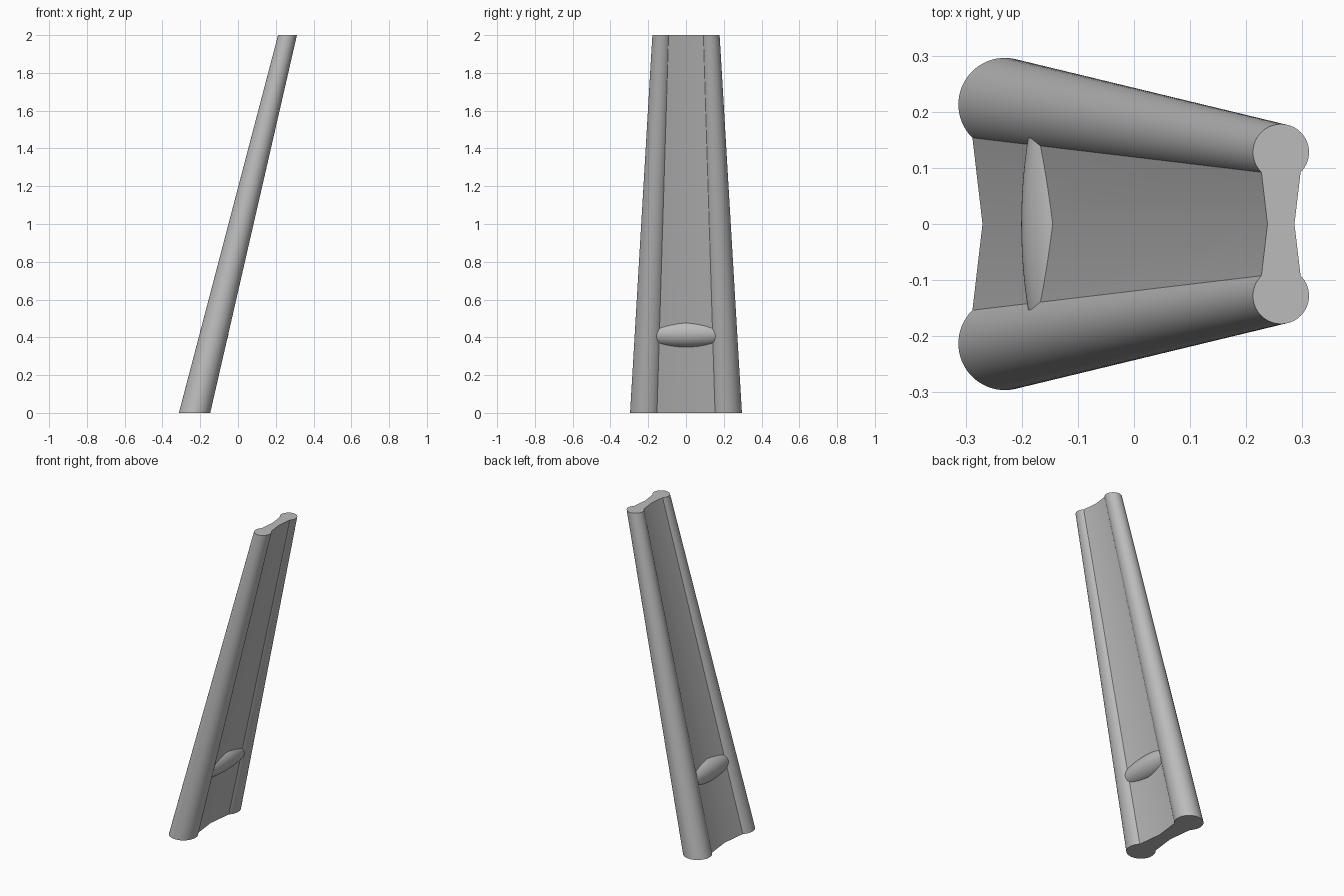
import bpy, bmesh
from math import sin, cos, pi, radians

cube = bpy.data.objects.get("Cube")
if cube:
    bpy.data.objects.remove(cube, do_unlink=True)

grey = bpy.data.materials.new("plain grey")
grey.use_nodes = True
COLOUR = (0.5, 0.5, 0.5, 1)
grey.diffuse_color = COLOUR
grey.node_tree.nodes["Principled BSDF"].inputs["Base Color"].default_value = COLOUR


def loft(name, rings):
    """Skin a list of equal point rings and cap both ends."""
    bm = bmesh.new()
    loops = [[bm.verts.new(p) for p in ring] for ring in rings]
    n = len(loops[0])
    for a, b in zip(loops, loops[1:]):
        for i in range(n):
            j = (i + 1) % n
            bm.faces.new((a[i], a[j], b[j], b[i]))
    bm.faces.new(loops[0])
    bm.faces.new(loops[-1])
    bmesh.ops.recalc_face_normals(bm, faces=bm.faces)
    mesh = bpy.data.meshes.new(name)
    bm.to_mesh(mesh)
    bm.free()
    mesh.materials.append(grey)
    obj = bpy.data.objects.new(name, mesh)
    bpy.context.collection.objects.link(obj)
    bpy.ops.object.select_all(action="DESELECT")
    obj.select_set(True)
    bpy.context.view_layer.objects.active = obj
    bpy.ops.object.shade_smooth_by_angle(angle=radians(30))
    return obj


SEG = 64
ANGLES = [2 * pi * i / SEG for i in range(SEG)]

# Tapered leaning side rails: (x, y, z, radius) at foot and head
ENDS = [(-0.23, 0.213, 0, 0.083), (0.262, 0.128, 2, 0.05)]
for side, label in ((1, "back"), (-1, "front")):
    loft(label + "_rail", [[(x + r * cos(a), side * y + r * sin(a), z) for a in ANGLES]
                           for x, y, z, r in ENDS])

# Web between the rails, pinched along its middle
web = []
for (x, y, z, r), waist in zip(ENDS, (0.04, 0.024)):
    edge_y = y - 0.7 * r
    edge = 0.7 * r
    web.append([(x - edge, -edge_y, z), (x - waist, 0, z), (x - edge, edge_y, z),
                (x + edge, edge_y, z), (x + waist, 0, z), (x + edge, -edge_y, z)])
loft("web", web)

# Barrel-shaped cross pin through the web near the foot
pin = []
for i in range(13):
    y = -0.165 + 0.33 * i / 12
    r = 0.075 - 0.52 * y * y
    pin.append([(-0.126 + r * cos(a), y, 0.42 + r * sin(a)) for a in ANGLES])
loft("cross_pin", pin)
